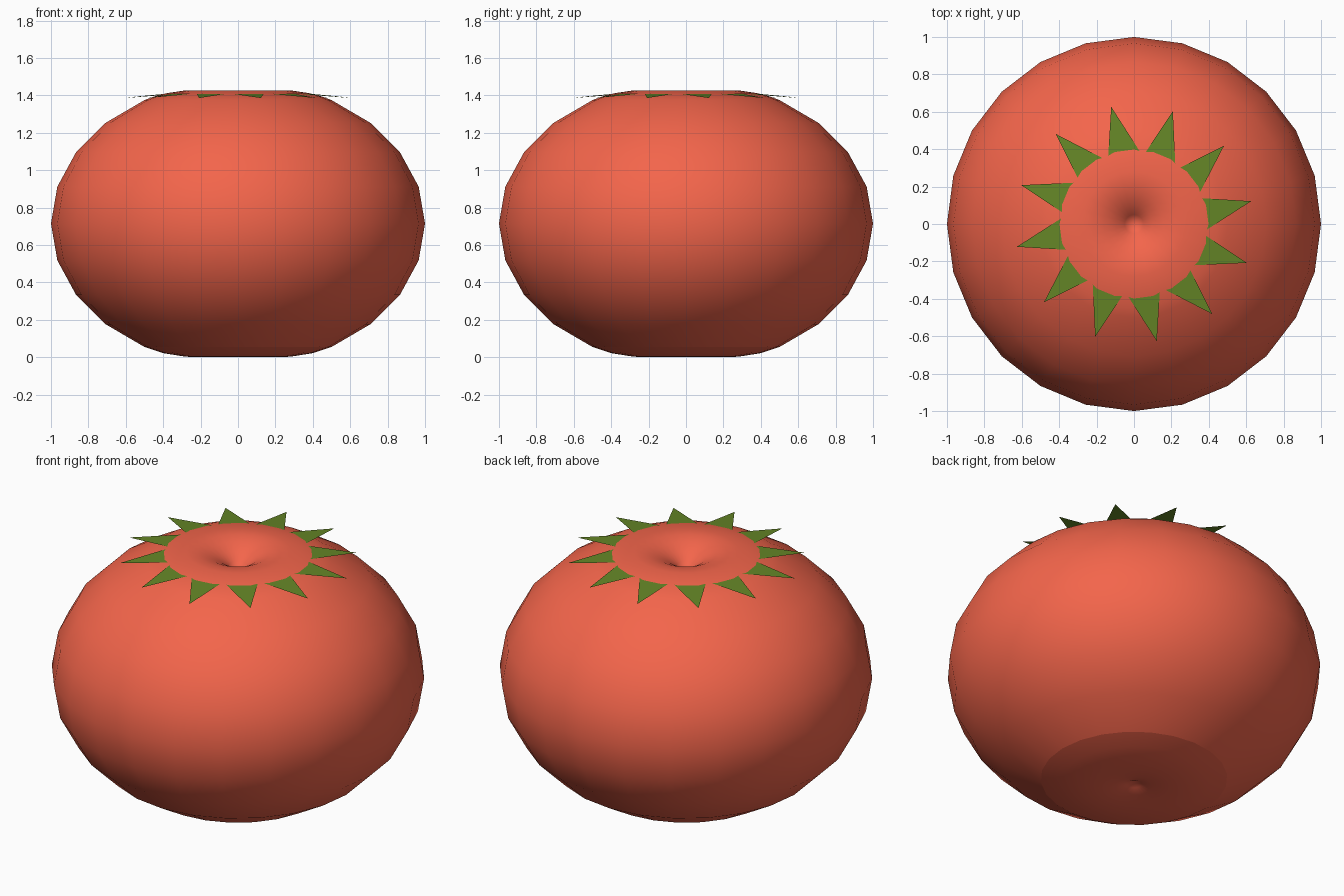
import bpy, bmesh
from math import sin, cos, pi, radians

if "Cube" in bpy.data.objects:
    bpy.data.objects.remove(bpy.data.objects["Cube"])

SEG = 24
MID, HALF = 0.715, 0.762      # centre height and vertical half-axis of the fruit


def finish(name, bm, color):
    bmesh.ops.recalc_face_normals(bm, faces=bm.faces)
    me = bpy.data.meshes.new(name)
    bm.to_mesh(me)
    bm.free()
    ob = bpy.data.objects.new(name, me)
    bpy.context.collection.objects.link(ob)
    mat = bpy.data.materials.new(name + "_color")
    mat.diffuse_color = color
    mat.use_nodes = True
    mat.node_tree.nodes["Principled BSDF"].inputs["Base Color"].default_value = mat.diffuse_color
    me.materials.append(mat)
    return ob


# Fruit: squashed sphere profile with a small hollow below and a deep one on top
bottom = [(0, 0.04), (0.04, 0.02), (0.1, 0.007), (0.18, 0.001), (0.28, 0.003), (0.4, 0.022)]
side = [(cos(a), MID + HALF * sin(a)) for a in (radians(d) for d in range(-60, 61, 15))]
top = [(0.45, 1.394), (0.38, 1.412), (0.28, 1.427), (0.22, 1.424), (0.16, 1.409),
       (0.1, 1.38), (0.05, 1.343), (0, 1.29)]
bm = bmesh.new()
pts = [bm.verts.new((0, r, z)) for r, z in bottom + side + top]
edges = [bm.edges.new(p) for p in zip(pts, pts[1:])]
bmesh.ops.spin(bm, geom=pts + edges, cent=(0, 0, 0), axis=(0, 0, 1),
               angle=2 * pi, steps=SEG, use_duplicate=False)
bmesh.ops.remove_doubles(bm, verts=bm.verts, dist=0.0005)
for f in bm.faces:
    f.smooth = True
crease = side[0][1]
for e in bm.edges:            # faint rim around the underside
    if all(abs(v.co.z - crease) < 1e-4 for v in e.verts):
        e.smooth = False
finish("fruit", bm, (0.9, 0.13, 0.07, 1))

# Leaves: ring of twelve slightly swept, drooping points
bm = bmesh.new()


def polar(r, deg, z):
    return bm.verts.new((r * cos(radians(deg)), r * sin(radians(deg)), z))


for k in range(12):
    a = 30 * k
    bm.faces.new([polar(0.365, a - 7.5, 1.411), polar(0.638, a + 11, 1.386),
                  polar(0.365, a + 22.5, 1.411)])
finish("leaves", bm, (0.13, 0.24, 0.02, 1))
